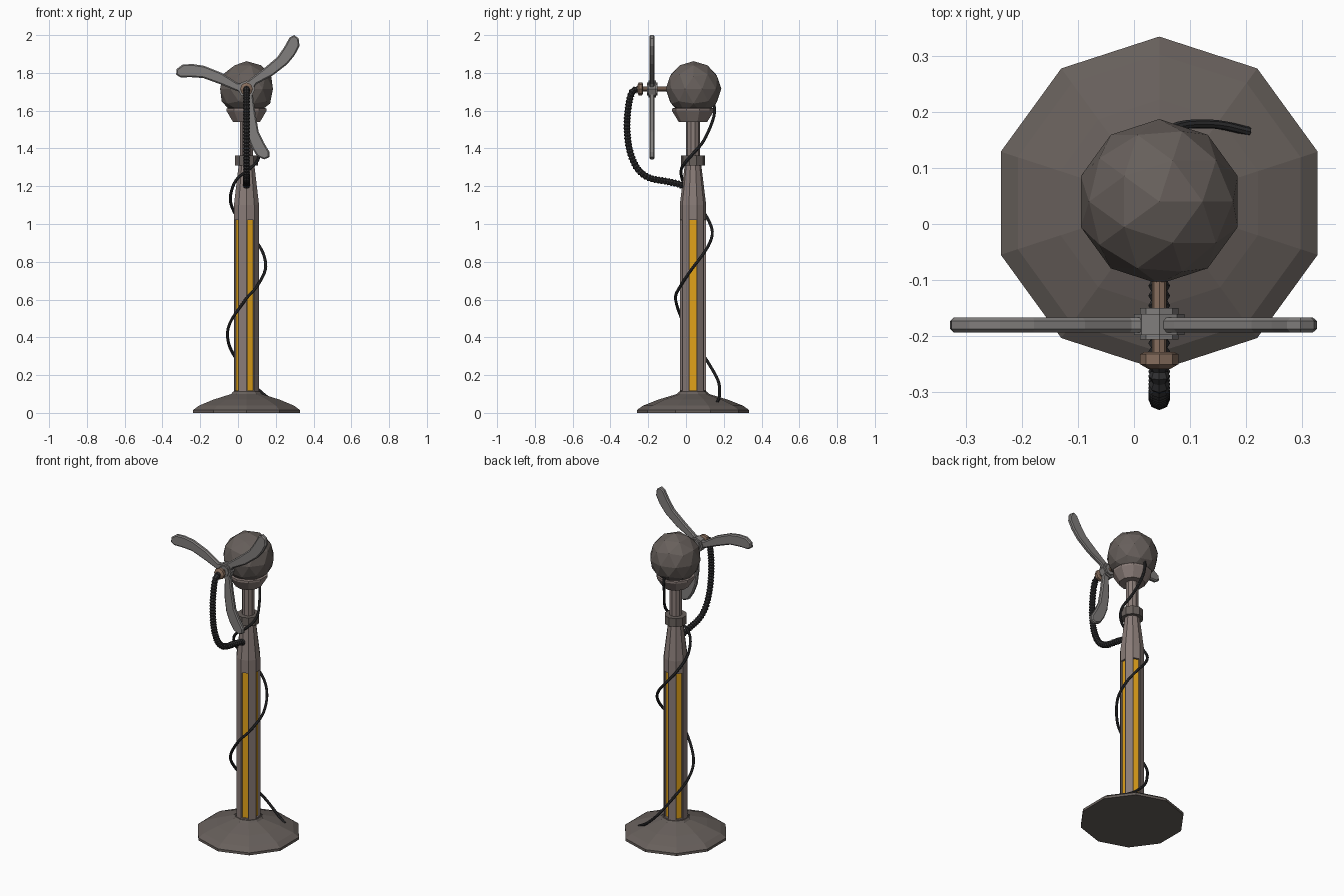
import bpy, bmesh, math
from mathutils import Vector, Matrix

if "Cube" in bpy.data.objects:
    bpy.data.objects.remove(bpy.data.objects["Cube"])

CX, CY = 0.045, 0.037      # pole axis
HEAD_Z = 1.715             # fan and head height


def material(name, rgb):
    m = bpy.data.materials.new(name)
    m.diffuse_color = (*rgb, 1)
    m.use_nodes = True
    m.node_tree.nodes["Principled BSDF"].inputs["Base Color"].default_value = m.diffuse_color
    return m


BROWN = material("brown_metal", (0.25, 0.20, 0.185))
DARK = material("dark_metal", (0.135, 0.115, 0.105))
STEEL = material("steel", (0.22, 0.21, 0.205))
COPPER = material("copper", (0.24, 0.155, 0.11))
RUBBER = material("rubber", (0.03, 0.03, 0.032))
ORANGE = material("orange_light", (0.75, 0.36, 0.01))


def finish(name, bm, *mats):
    bmesh.ops.recalc_face_normals(bm, faces=bm.faces)
    me = bpy.data.meshes.new(name)
    bm.to_mesh(me)
    bm.free()
    ob = bpy.data.objects.new(name, me)
    bpy.context.collection.objects.link(ob)
    for m in mats:
        me.materials.append(m)
    return ob


def lathe(profile, n=10):
    """Stack n-sided rings of (radius, height), closed with caps."""
    bm = bmesh.new()
    rings = []
    for r, z in profile:
        angles = [math.pi / 2 + 2 * math.pi * i / n for i in range(n)]
        rings.append([bm.verts.new((r * math.cos(a), r * math.sin(a), z)) for a in angles])
    for a, b in zip(rings, rings[1:]):
        for i in range(n):
            j = (i + 1) % n
            bm.faces.new((a[i], a[j], b[j], b[i]))
    bm.faces.new(rings[0][::-1])
    bm.faces.new(rings[-1])
    bmesh.ops.recalc_face_normals(bm, faces=bm.faces)
    return bm


def upright(name, profile, mat, n=10):
    ob = finish(name, lathe(profile, n), mat)
    ob.location = (CX, CY, 0)
    return ob


def axle(name, profile, mat, n=8):
    """Lathe along the fan axis; profile heights are distances toward -y."""
    ob = finish(name, lathe(profile, n), mat)
    ob.rotation_euler = (math.pi / 2, 0, 0)
    ob.location = (CX, 0, HEAD_Z)
    return ob


def smooth_path(points, count):
    """Catmull-Rom through the points, resampled at even spacing."""
    p = [Vector(q) for q in points]
    p = [2 * p[0] - p[1]] + p + [2 * p[-1] - p[-2]]
    fine = []
    for a, b, c, d in zip(p, p[1:], p[2:], p[3:]):
        for k in range(24):
            t = k / 24
            fine.append(0.5 * (2 * b + (c - a) * t + (2 * a - 5 * b + 4 * c - d) * t * t
                               + (3 * b - a - 3 * c + d) * t ** 3))
    fine.append(p[-2])
    dist = [0]
    for a, b in zip(fine, fine[1:]):
        dist.append(dist[-1] + (b - a).length)
    out, k = [], 0
    for i in range(count):
        target = dist[-1] * i / (count - 1)
        while k < len(fine) - 2 and dist[k + 1] < target:
            k += 1
        out.append(fine[k].lerp(fine[k + 1], (target - dist[k]) / (dist[k + 1] - dist[k])))
    return out


def tube(name, points, count, radii, mat):
    cu = bpy.data.curves.new(name, 'CURVE')
    cu.dimensions = '3D'
    cu.bevel_depth = 1
    cu.bevel_resolution = 2
    cu.use_fill_caps = True
    path = smooth_path(points, count)
    s = cu.splines.new('POLY')
    s.use_smooth = False
    s.points.add(len(path) - 1)
    for i, q in enumerate(path):
        s.points[i].co = (*q, 1)
        s.points[i].radius = radii[i % len(radii)]
    cu.materials.append(mat)
    ob = bpy.data.objects.new(name, cu)
    bpy.context.collection.objects.link(ob)
    bpy.ops.object.select_all(action='DESELECT')
    bpy.context.view_layer.objects.active = ob
    ob.select_set(True)
    bpy.ops.object.convert(target='MESH')


# Foot
upright("base", [(0.297, 0), (0.297, 0.015), (0.265, 0.038), (0.185, 0.07), (0.085, 0.1),
                 (0.075, 0.112)], DARK)

# Pole with five recessed light strips
bm = lathe([(0.07, 0.05), (0.07, 0.115), (0.07, 1.025), (0.07, 1.1), (0.044, 1.31)])
bm.faces.ensure_lookup_table()
strips = [f for f in bm.faces if 0.5 < f.calc_center_median().z < 0.65
          and round(math.degrees(math.atan2(f.calc_center_median().y,
                                            f.calc_center_median().x))) % 72 == 0]
bmesh.ops.inset_individual(bm, faces=strips, thickness=0.006)
for f in strips:
    n = f.normal.copy()
    f.material_index = 1
    new = bmesh.ops.extrude_discrete_faces(bm, faces=[f])["faces"][0]
    new.material_index = 1
    bmesh.ops.translate(bm, verts=new.verts, vec=-0.012 * n)
    for e in new.edges:
        for side in e.link_faces:
            if side is not new:
                side.material_index = 0
finish("pole", bm, BROWN, ORANGE).location = (CX, CY, 0)

# Collar, neck and head
upright("neck", [(0.036, 1.3), (0.036, 1.56)], BROWN)
upright("collar", [(0.064, 1.31), (0.064, 1.362)], DARK)
upright("head_cup", [(0.075, 1.54), (0.112, 1.6), (0.112, 1.612), (0.09, 1.615)], BROWN)
bm = bmesh.new()
bmesh.ops.create_icosphere(bm, subdivisions=2, radius=0.147)
finish("head", bm, DARK).location = (CX, 0.04, HEAD_Z)

# Fan shaft, hub and end nut
axle("fan_shaft", [(0.013, 0.08), (0.013, 0.25)], COPPER)
axle("fan_hub", [(0.034, 0.15), (0.034, 0.16), (0.045, 0.16), (0.045, 0.198),
                 (0.034, 0.198), (0.034, 0.206)], STEEL)
axle("end_nut", [(0.026, 0.228), (0.034, 0.232), (0.034, 0.25), (0.02, 0.258)], COPPER)

# Three bent blades, outline in (x, z) about the hub
outline = [(0.0, 0.035), (0.026, 0.058), (0.09, 0.107), (0.164, 0.169), (0.2, 0.222),
           (0.228, 0.272), (0.252, 0.285), (0.276, 0.268), (0.281, 0.228), (0.256, 0.18),
           (0.217, 0.132), (0.14, 0.072), (0.053, 0.026), (0.03, -0.005)]
for k in range(3):
    bm = bmesh.new()
    rings = []
    for y, s in ((-0.167, 0.007), (-0.173, 0), (-0.187, 0), (-0.193, 0.007)):
        ring = []
        for i, q in enumerate(outline):
            a, b = Vector(outline[i - 1]), Vector(outline[(i + 1) % len(outline)])
            t = (b - a).normalized()
            v = Vector(q) + s * Vector((t.y, -t.x))   # chamfer inward
            ring.append(bm.verts.new((v.x, y, v.y)))
        rings.append(ring)
    for a, b in zip(rings, rings[1:]):
        for i in range(len(a)):
            bm.faces.new((a[i - 1], a[i], b[i], b[i - 1]))
    bm.faces.new(rings[0])
    bm.faces.new(rings[-1][::-1])
    bmesh.ops.rotate(bm, verts=bm.verts, matrix=Matrix.Rotation(2 * math.pi * k / 3, 3, 'Y'))
    finish(f"fan_blade_{k + 1}", bm, STEEL).location = (CX, 0, HEAD_Z)

# Ribbed hose from the nut down to the pole
hose = [(-0.245, 1.715), (-0.285, 1.698), (-0.305, 1.62), (-0.312, 1.51), (-0.298, 1.39),
        (-0.258, 1.295), (-0.195, 1.245), (-0.1, 1.225), (-0.045, 1.213), (0.0, 1.195)]
tube("ribbed_hose", [(CX, y, z) for y, z in hose], 85, (0.0145, 0.0195), RUBBER)

# Thin cable winding up the pole
cable = [(0.205, 0.165, 0.055), (0.14, 0.178, 0.095), (0.065, 0.17, 0.17), (0.0, 0.115, 0.27),
         (-0.05, 0.05, 0.37), (-0.045, -0.01, 0.47), (0.04, -0.055, 0.6),
         (0.1, -0.03, 0.67), (0.145, 0.03, 0.76), (0.135, 0.09, 0.84), (0.095, 0.13, 0.91),
         (0.045, 0.138, 0.97), (-0.01, 0.105, 1.045), (-0.04, 0.05, 1.12),
         (-0.03, 0.0, 1.19), (0.0, -0.022, 1.245), (0.06, -0.025, 1.29), (0.1, 0.0, 1.33),
         (0.11, 0.035, 1.37), (0.085, 0.09, 1.435), (0.055, 0.135, 1.53),
         (0.047, 0.152, 1.6), (0.045, 0.14, 1.66)]
tube("cable", cable, 90, (0.008,), RUBBER)
